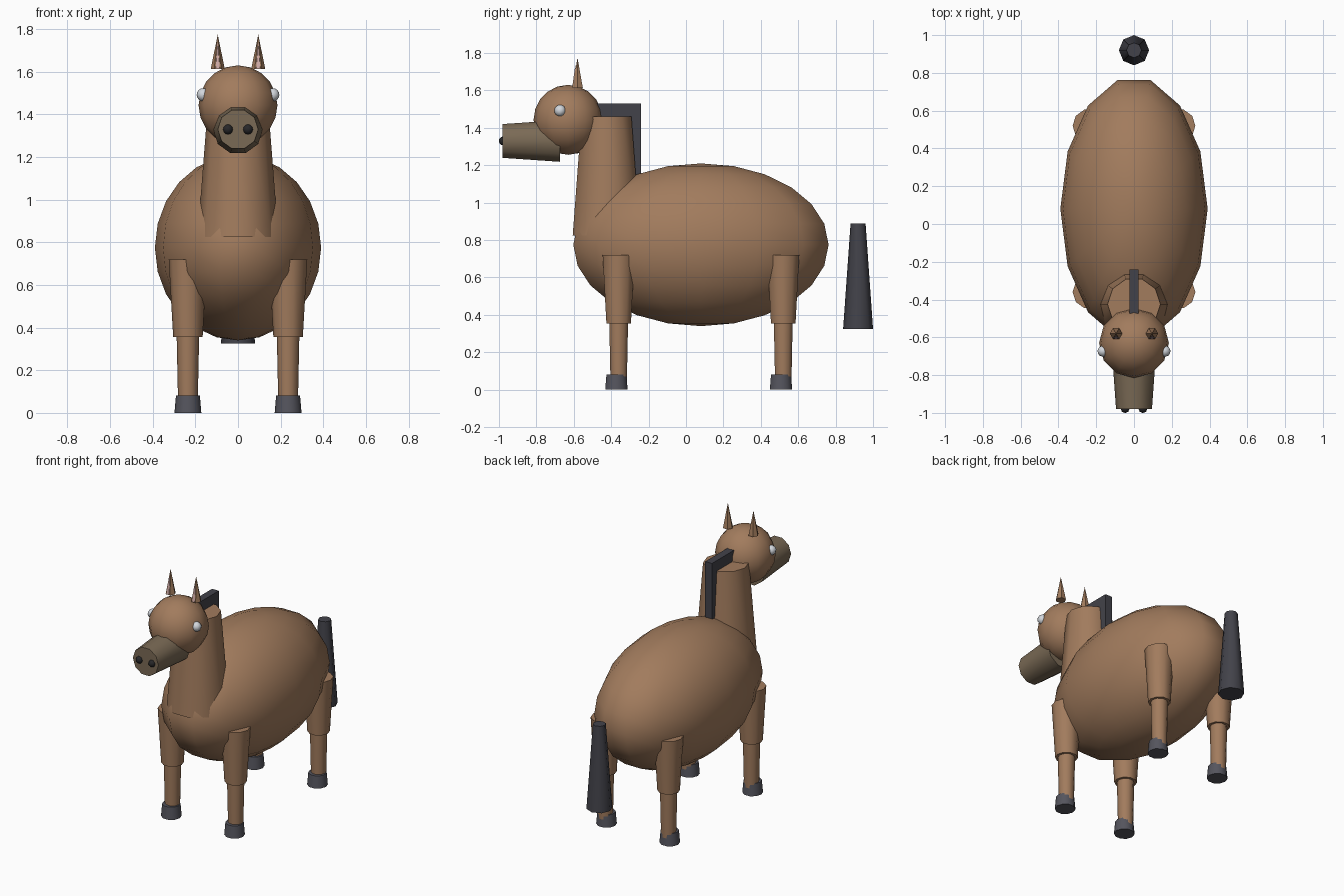
import bpy, bmesh
from math import radians
from mathutils import Matrix, Vector

if "Cube" in bpy.data.objects:
    bpy.data.objects.remove(bpy.data.objects["Cube"])


def material(name, rgb):
    m = bpy.data.materials.new(name)
    m.diffuse_color = (*rgb, 1)
    m.use_nodes = True
    m.node_tree.nodes["Principled BSDF"].inputs["Base Color"].default_value = m.diffuse_color
    return m


COAT = material("coat", (0.36, 0.20, 0.11))
MUZZLE = material("muzzle_skin", (0.195, 0.144, 0.091))
HAIR = material("hair", (0.055, 0.055, 0.068))
HOOF = material("hoof_horn", (0.09, 0.09, 0.11))
DARK = material("nostril_dark", (0.02, 0.02, 0.022))
EYE = material("eye_white", (0.65, 0.68, 0.72))
PINK = material("inner_ear_pink", (0.65, 0.42, 0.40))


def finish(name, bm, mat, smooth=True):
    mesh = bpy.data.meshes.new(name)
    bm.to_mesh(mesh)
    bm.free()
    mesh.materials.append(mat)
    ob = bpy.data.objects.new(name, mesh)
    bpy.context.collection.objects.link(ob)
    if smooth:
        bpy.ops.object.select_all(action='DESELECT')
        ob.select_set(True)
        bpy.context.view_layer.objects.active = ob
        bpy.ops.object.shade_smooth_by_angle(angle=radians(50))
    return ob


TURN = Matrix.Rotation(radians(90), 4, 'Z')  # puts the first vertex on the x axis


def ball(name, centre, radii, mat, segments=12, rings=10):
    bm = bmesh.new()
    m = Matrix.Translation(centre) @ Matrix.Diagonal((*radii, 1)) @ TURN
    bmesh.ops.create_uvsphere(bm, u_segments=segments, v_segments=rings, radius=1, matrix=m)
    return finish(name, bm, mat)


def taper(name, start, end, r_start, r_end, mat, sides=10):
    a, b = Vector(start), Vector(end)
    axis = b - a
    tilt = Matrix.Rotation(radians(90), 4, 'X') if abs(axis.y) > abs(axis.z) else Matrix()
    bm = bmesh.new()
    bmesh.ops.create_cone(bm, cap_ends=True, segments=sides, radius1=r_start, radius2=r_end,
                          depth=axis.length, matrix=Matrix.Translation((a + b) / 2) @ tilt @ TURN)
    return finish(name, bm, mat)


# Body, neck and head
ball("body", (0, 0.08, 0.775), (0.39, 0.70, 0.435), COAT, 14, 12)
taper("neck", (0, -0.425, 0.825), (0, -0.425, 1.46), 0.19, 0.14, COAT)
ball("head", (0, -0.63, 1.443), (0.185, 0.185, 0.187), COAT)
taper("muzzle", (0, -0.675, 1.33), (0, -0.98, 1.33), 0.117, 0.095, MUZZLE)

# Mane slab along the back of the neck
bm = bmesh.new()
bmesh.ops.create_cube(bm, size=1, matrix=Matrix.Translation((0, -0.36, 1.305))
                      @ Matrix.Diagonal((0.05, 0.24, 0.45, 1)))
finish("mane", bm, HAIR, smooth=False)

# Tail hangs just behind the body
taper("tail", (0, 0.92, 0.325), (0, 0.92, 0.89), 0.08, 0.04, HAIR, 8)

for side, s in (("left", 1), ("right", -1)):
    # Face details
    ball(f"{side}_eye", (s * 0.163, -0.673, 1.492), (0.031,) * 3, EYE, 8, 8)
    ball(f"{side}_nostril", (s * 0.047, -0.977, 1.33), (0.024,) * 3, DARK, 8, 6)
    taper(f"{side}_ear", (s * 0.095, -0.58, 1.612), (s * 0.095, -0.58, 1.775),
          0.033, 0, COAT, 6)
    taper(f"{side}_inner_ear", (s * 0.095, -0.592, 1.616), (s * 0.095, -0.592, 1.735),
          0.019, 0, PINK, 6)
    # Legs
    for end, y in (("front", -0.36), ("back", 0.52)):
        x = s * 0.235
        leg = f"{end}_{side}"
        taper(f"{leg}_upper_leg", (x, y, 0.355), (x, y, 0.72), 0.069, 0.09, COAT)
        taper(f"{leg}_lower_leg", (x, y, 0.04), (x, y, 0.37), 0.046, 0.053, COAT)
        taper(f"{leg}_hoof", (x, y - 0.012, 0), (x, y - 0.012, 0.082), 0.063, 0.056, HOOF)
